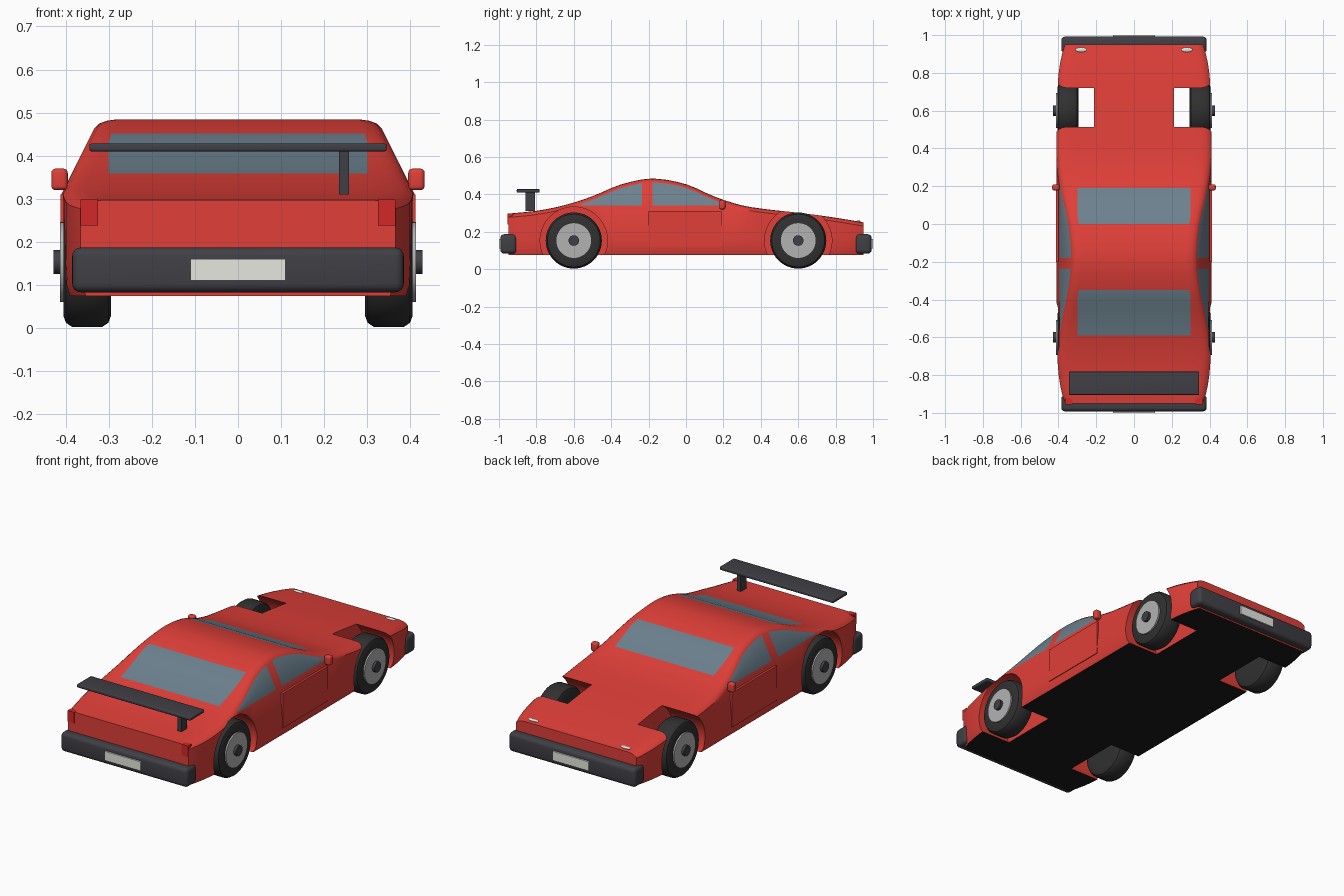
import bpy, bmesh, math
from mathutils import Matrix

if "Cube" in bpy.data.objects:
    bpy.data.objects.remove(bpy.data.objects["Cube"])


def mat(name, r, g, b):
    m = bpy.data.materials.new(name)
    m.diffuse_color = (r, g, b, 1)
    m.use_nodes = True
    m.node_tree.nodes["Principled BSDF"].inputs["Base Color"].default_value = m.diffuse_color
    return m


RED = mat("paint", 0.75, 0.05, 0.04)
BLACK = mat("underside", 0.01, 0.01, 0.012)
GLASS = mat("glass", 0.15, 0.22, 0.27)
DARK = mat("dark_trim", 0.05, 0.05, 0.06)
RUBBER = mat("rubber", 0.03, 0.03, 0.03)
RIM = mat("rim", 0.45, 0.45, 0.45)
WHITE = mat("white", 0.8, 0.8, 0.75)
LAMP = mat("tail_lamp", 0.65, 0.02, 0.02)


def finish(bm, name, *mats):
    me = bpy.data.meshes.new(name)
    bmesh.ops.recalc_face_normals(bm, faces=bm.faces)
    bm.to_mesh(me)
    bm.free()
    ob = bpy.data.objects.new(name, me)
    bpy.context.collection.objects.link(ob)
    for m in mats:
        me.materials.append(m)
    return ob


def smooth(ob, angle=35):
    bpy.ops.object.select_all(action='DESELECT')
    ob.select_set(True)
    bpy.context.view_layer.objects.active = ob
    bpy.ops.object.shade_smooth_by_angle(angle=math.radians(angle))


def box(name, x, y, z, m, bevel=0.0):
    """Box from (min, max) ranges, optionally rounded."""
    bm = bmesh.new()
    bmesh.ops.create_cube(bm, size=1)
    for v in bm.verts:
        for i, (a, b) in enumerate((x, y, z)):
            v.co[i] = a if v.co[i] < 0 else b
    if bevel:
        bmesh.ops.bevel(bm, geom=bm.edges[:], offset=bevel, segments=4,
                        profile=0.5, affect='EDGES')
    ob = finish(bm, name, m)
    if bevel:
        smooth(ob)
    return ob


def lathe(name, profile, cy, side, m, n=48):
    """Spin (x, radius) points round a wheel axle on the given side."""
    bm = bmesh.new()
    rings = [[bm.verts.new((side * x, cy + r * math.cos(2 * math.pi * i / n),
                            0.153 + r * math.sin(2 * math.pi * i / n)))
              for i in range(n)] for x, r in profile]
    for a, b in zip(rings, rings[1:]):
        for i in range(n):
            j = (i + 1) % n
            bm.faces.new((a[i], a[j], b[j], b[i]))
    bm.faces.new(rings[0])
    bm.faces.new(rings[-1])
    ob = finish(bm, name, m)
    smooth(ob)
    return ob


# Roof line (y, z), smoothed with a cubic spline
TOP = [(-0.95, 0.297), (-0.8, 0.312), (-0.65, 0.342), (-0.5, 0.39),
       (-0.35, 0.452), (-0.18, 0.484), (0, 0.454), (0.15, 0.389),
       (0.3, 0.341), (0.45, 0.318), (0.6, 0.302), (0.78, 0.278), (0.95, 0.25)]


def top(y):
    i = max(k for k in range(len(TOP) - 1) if TOP[k][0] <= y + 1e-6)

    def slope(k):
        a, b = TOP[max(k - 1, 0)], TOP[min(k + 1, len(TOP) - 1)]
        return (b[1] - a[1]) / (b[0] - a[0])
    (y0, z0), (y1, z1) = TOP[i], TOP[i + 1]
    h = y1 - y0
    t = (y - y0) / h
    return ((2*t**3 - 3*t*t + 1) * z0 + (t**3 - 2*t*t + t) * h * slope(i)
            + (3*t*t - 2*t**3) * z1 + (t**3 - t*t) * h * slope(i + 1))


def section(y):
    """Half cross-section, from floor to roof edge."""
    t = top(y)
    w = 0.41 - 0.045 * (abs(y) / 0.95) ** 8
    sill, head = min(0.34, t - 0.03), t - 0.02

    def wide(z):
        return w - 0.5 * max(0, z - 0.31)
    xr = wide(head)
    return [(w - 0.012, 0.075), (w - 0.003, 0.1), (w, 0.16), (wide(sill), sill),
            (xr, head), (xr - 0.012, t - 0.009), (xr - 0.028, t - 0.003),
            (xr - 0.05, t), (min(0.3, xr - 0.056), t)]


# Body: loft of cross-sections, glass marked by panel position
ys = sorted({round(-0.95 + 0.05 * i, 3) for i in range(39)}
            | {-0.92, -0.59, -0.56, -0.235, -0.18, 0.19, 0.21, 0.92})
bm = bmesh.new()
rings = []
for y in ys:
    half = section(y)
    ring = half + [(-x, z) for x, z in reversed(half)]
    rings.append([bm.verts.new((x, y, z)) for x, z in ring])
n = len(rings[0])
for a, b, y0, y1 in zip(rings, rings[1:], ys, ys[1:]):
    y = (y0 + y1) / 2
    for i in range(n):
        j = (i + 1) % n
        f = bm.faces.new((a[i], a[j], b[j], b[i]))
        if i == n - 1:
            f.material_index = 1
        elif i in (3, n - 5) and (-0.56 < y < -0.235 or -0.18 < y < 0.21):
            f.material_index = 2
        elif i == n // 2 - 1 and (-0.59 < y < -0.35 or 0 < y < 0.19):
            f.material_index = 2
bm.faces.new(rings[0])
bm.faces.new(rings[-1])
body = finish(bm, "body", RED, BLACK, GLASS)

# Wheel wells cut out of the body
bm = bmesh.new()
for sx in (-1, 1):
    for cy in (-0.6, 0.6):
        bmesh.ops.create_cone(
            bm, cap_ends=True, segments=64, radius1=0.18, radius2=0.18, depth=0.3,
            matrix=Matrix.Translation((sx * 0.363, cy, 0.153))
            @ Matrix.Rotation(math.pi / 2, 4, 'Y'))
wells = finish(bm, "wheel_well_cutter", RED)
wells.hide_render = True
mod = body.modifiers.new("wells", 'BOOLEAN')
mod.operation, mod.solver, mod.object = 'DIFFERENCE', 'EXACT', wells
bpy.context.view_layer.objects.active = body
bpy.ops.object.modifier_apply(modifier=mod.name)
bpy.data.objects.remove(wells)
smooth(body, 30)

# Wheels
for s, side in ((-1, "left"), (1, "right")):
    for cy, end in ((-0.6, "rear"), (0.6, "front")):
        tag = f"_{end}_{side}"
        lathe("tyre" + tag, [(0.295, 0.09), (0.295, 0.125), (0.301, 0.141),
                             (0.315, 0.15), (0.385, 0.15), (0.399, 0.141),
                             (0.405, 0.125), (0.405, 0.09)], cy, s, RUBBER)
        lathe("rim" + tag, [(0.38, 0.093), (0.413, 0.093)], cy, s, RIM)
        lathe("hub" + tag, [(0.4, 0.028), (0.428, 0.028)], cy, s, DARK, 24)

# Parts repeated left and right
for s, side in ((-1, "left"), (1, "right")):
    def sx(a, b):
        return tuple(sorted((s * a, s * b)))
    box("mirror_" + side, sx(0.395, 0.433), (0.178, 0.21), (0.32, 0.37), RED, 0.01)
    box("tail_lamp_" + side, sx(0.325, 0.365), (-0.955, -0.925), (0.238, 0.298), LAMP)
    box("door_" + side, sx(0.4, 0.412), (-0.2, 0.19), (0.12, 0.31), RED)
    bm = bmesh.new()
    bmesh.ops.create_uvsphere(
        bm, u_segments=24, v_segments=12, radius=1,
        matrix=Matrix.Translation((s * 0.28, 0.922, 0.255))
        @ Matrix.Diagonal((0.03, 0.012, 0.006, 1)))
    smooth(finish(bm, "headlight_" + side, WHITE))

# Bumpers and plates
for s, end in ((-1, "rear"), (1, "front")):
    def sy(a, b):
        return tuple(sorted((s * a, s * b)))
    box("bumper_" + end, (-0.385, 0.385), sy(0.905, 0.992), (0.083, 0.187), DARK, 0.02)
    box("plate_" + end, (-0.11, 0.11), sy(0.98, 1.0), (0.11, 0.16), WHITE)

# Spoiler on its single post
box("spoiler_blade", (-0.345, 0.345), (-0.905, -0.782), (0.41, 0.428), DARK, 0.005)
box("spoiler_post", (0.234, 0.258), (-0.858, -0.808), (0.31, 0.415), DARK)
